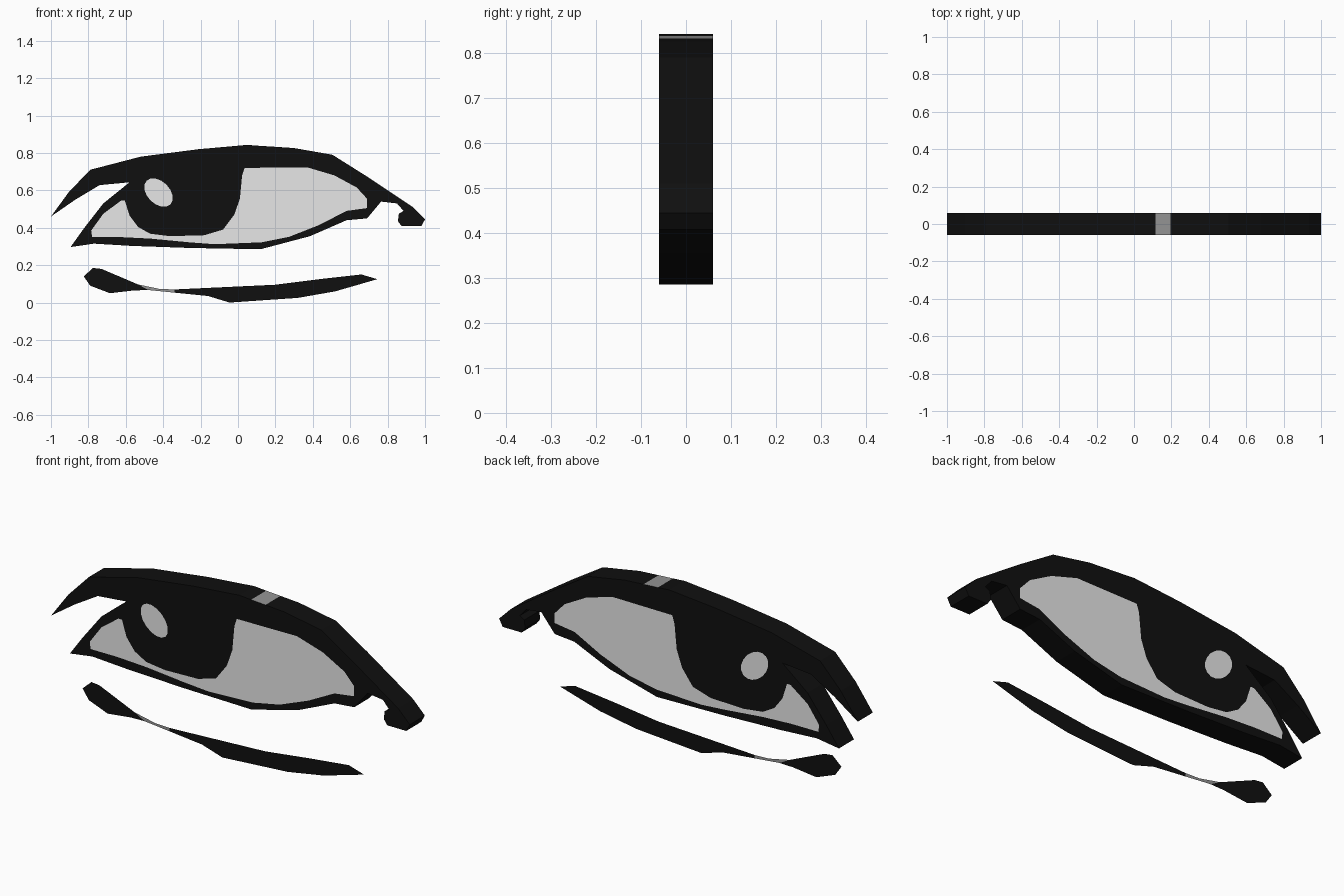
import bpy, bmesh, math
from mathutils import Vector
from mathutils.geometry import tessellate_polygon

if "Cube" in bpy.data.objects:
    bpy.data.objects.remove(bpy.data.objects["Cube"])

T = 0.06  # half thickness of the slab


def material(name, v):
    m = bpy.data.materials.new(name)
    m.diffuse_color = (v, v, v, 1)
    m.use_nodes = True
    m.node_tree.nodes["Principled BSDF"].inputs["Base Color"].default_value = m.diffuse_color
    return m


MATS = [material("ink black", 0.005), material("eye white", 0.8), material("mid grey", 0.3)]


def fill(bm, loops, mat):
    """Triangulate vertex loops (first is the outline, others are holes)."""
    verts = [v for loop in loops for v in loop]
    for tri in tessellate_polygon([[v.co for v in loop] for loop in loops]):
        f = bm.faces.new([verts[i] for i in tri])
        f.material_index = mat


def ring(bm, pts, y):
    return [bm.verts.new((x, y, z)) for x, z in pts]


def finish(bm, name):
    me = bpy.data.meshes.new(name)
    bm.to_mesh(me)
    bm.free()
    for m in MATS:
        me.materials.append(m)
    ob = bpy.data.objects.new(name, me)
    bpy.context.collection.objects.link(ob)
    return ob


# Outline of the lids and lashes, clockwise from the left lash tip
outline = [(-1, .46), (-.905, .59), (-.79, .71), (-.52, .78), (-.21, .82), (.05, .843),
           (.115, .838), (.195, .833), (.30, .826), (.505, .79), (.68, .68), (.935, .51),
           (1, .445), (.98, .408), (.875, .408), (.855, .435), (.86, .475), (.885, .49),
           (.85, .53), (.765, .54), (.69, .45), (.58, .44), (.385, .355), (.12, .285),
           (-.26, .292), (-.57, .303), (-.77, .315), (-.895, .297), (-.825, .395),
           (-.72, .53), (-.58, .643), (-.74, .628), (-.87, .55)]

# White of the eye, wrapping under the iris
white = [(.035, .72), (.37, .723), (.515, .68), (.635, .615), (.69, .555), (.69, .505),
         (.58, .49), (.435, .415), (.275, .352), (.125, .322), (-.125, .312), (-.26, .322),
         (-.47, .342), (-.63, .35), (-.78, .35), (-.785, .385), (-.72, .475), (-.625, .545),
         (-.605, .545), (-.58, .465), (-.535, .405), (-.47, .368), (-.365, .355),
         (-.18, .36), (-.08, .39), (-.02, .47), (.01, .555), (.022, .68)]

# Tilted oval highlight in the iris
glint = []
for i in range(16):
    a = 2 * math.pi * i / 16
    u, w = .09 * math.cos(a), .06 * math.sin(a)
    glint.append((-.425 + (u + w) * .7071, .588 + (w - u) * .7071))

# Eye slab: painted front and back, black rim with one grey patch on top
bm = bmesh.new()
rims = []
for y in (-T, T):
    o, w, g = (ring(bm, p, y) for p in (outline, white, glint))
    fill(bm, [o, w, g], 0)
    fill(bm, [w], 1)
    fill(bm, [g], 1)
    rims.append(o)
front, back = rims
n = len(outline)
for i in range(n):
    j = (i + 1) % n
    f = bm.faces.new((front[i], front[j], back[j], back[i]))
    f.material_index = 2 if outline[i][0] == .115 else 0
bmesh.ops.recalc_face_normals(bm, faces=bm.faces[:])
finish(bm, "eye")

# Crease under the eye: a flat sheet level with the front, grey in its thin part
crease = [
    (0, [(-.825, .14), (-.775, .185), (-.73, .18), (-.535, .097), (-.48, .067),
         (-.555, .065), (-.685, .05), (-.79, .09)]),
    (2, [(-.535, .097), (-.42, .073), (-.34, .07), (-.34, .053), (-.48, .067)]),
    (0, [(-.34, .07), (.195, .095), (.435, .125), (.66, .15), (.745, .125), (.52, .06),
         (.32, .025), (-.045, 0), (-.16, .035), (-.34, .053)]),
]
bm = bmesh.new()
for mat, pts in crease:
    fill(bm, [ring(bm, pts, -T)], mat)
bmesh.ops.remove_doubles(bm, verts=bm.verts[:], dist=1e-4)
bm.normal_update()
for f in bm.faces:
    if f.normal.y > 0:
        f.normal_flip()
finish(bm, "lower_lid_crease")
